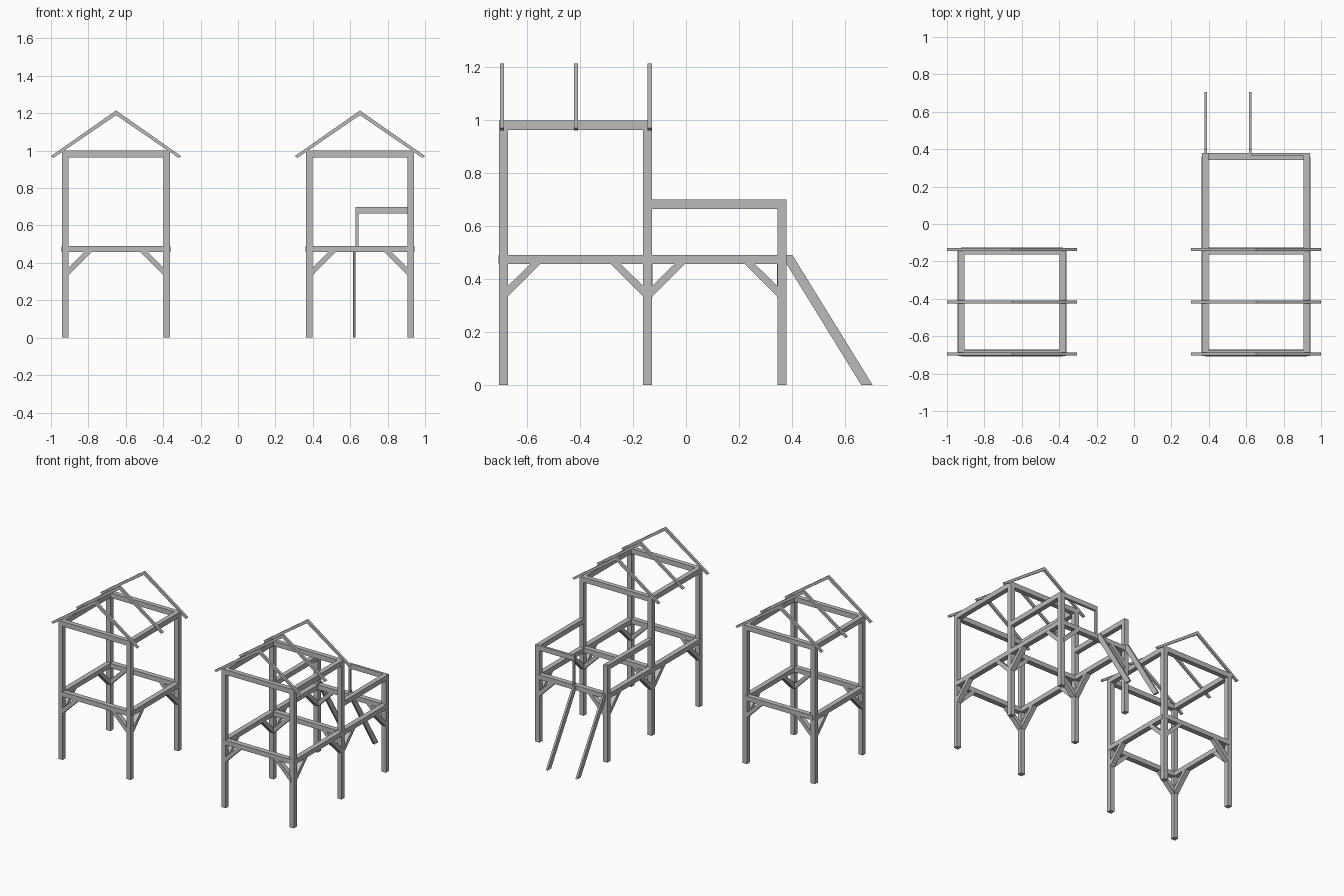
import bpy
import bmesh

cube = bpy.data.objects.get("Cube")
if cube:
    bpy.data.objects.remove(cube, do_unlink=True)

grey = bpy.data.materials.new("timber_grey")
grey.use_nodes = True
grey.diffuse_color = (0.5, 0.5, 0.5, 1)
grey.node_tree.nodes["Principled BSDF"].inputs["Base Color"].default_value = (0.5, 0.5, 0.5, 1)

POST = 0.034                       # post thickness
HALF = 0.272                       # tower centre to post centre
FRONT, MID, BACK = -0.69, -0.145, 0.362
FLOOR = (0.457, 0.491)
TOP = (0.964, 1.0)
RAIL = (0.665, 0.70)


def plank(name, outline, axis, centre, width):
    """Extrude a 2D outline (horizontal, z) along the x or y axis."""
    bm = bmesh.new()
    rings = []
    for d in (centre - width / 2, centre + width / 2):
        rings.append([bm.verts.new((d, h, z) if axis == "x" else (h, d, z))
                      for h, z in outline])
    bm.faces.new(rings[0])
    bm.faces.new(rings[1])
    n = len(outline)
    for i in range(n):
        j = (i + 1) % n
        bm.faces.new((rings[0][i], rings[0][j], rings[1][j], rings[1][i]))
    bmesh.ops.recalc_face_normals(bm, faces=bm.faces)
    mesh = bpy.data.meshes.new(name)
    bm.to_mesh(mesh)
    bm.free()
    mesh.materials.append(grey)
    obj = bpy.data.objects.new(name, mesh)
    bpy.context.collection.objects.link(obj)
    return obj


def bar(name, start, end, zs, axis, centre, width=POST):
    """Straight timber with a rectangular side outline."""
    lo, hi = zs
    return plank(name, [(start, lo), (end, lo), (end, hi), (start, hi)], axis, centre, width)


def post(name, x, y, top):
    bar(name, x - POST / 2, x + POST / 2, (0, top), "y", y)


def brace_pair(name, start, end, axis, centre):
    """Diagonal braces at both ends of a floor beam."""
    shape = [(0.007, 0.33), (0.013, 0.33), (0.148, 0.465), (0.11, 0.465), (0.007, 0.364)]
    for origin, way in ((start, 1), (end, -1)):
        plank(name, [(origin + way * h, z) for h, z in shape], axis, centre, 0.0355)


def tower(name, cx):
    left, right = cx - HALF, cx + HALF
    edge = POST / 2
    for y in (FRONT, MID):
        for x in (left, right):
            post(name + "_post", x, y, 0.99)
        bar(name + "_floor_cross_beam", left, right, FLOOR, "y", y, 0.037)
        bar(name + "_top_cross_beam", left - edge, right + edge, TOP, "y", y)
        brace_pair(name + "_cross_brace", left, right, "y", y)
    for x in (left, right):
        bar(name + "_floor_side_beam", FRONT, MID, FLOOR, "x", x, 0.037)
        bar(name + "_top_side_beam", FRONT - edge, MID + edge, TOP, "x", x)
        brace_pair(name + "_side_brace", FRONT, MID, "x", x)
    # Rafter pairs
    for y in (-0.696, -0.416, -0.137):
        for way in (-1, 1):
            outline = [(0, 1.215), (0.348, 0.971), (0.335, 0.961), (0, 1.19)]
            plank(name + "_rafter", [(cx + way * h, z) for h, z in outline], "y", y, 0.016)


tower("right_tower", -0.652)
tower("left_tower", 0.652)

# Raised porch behind the left tower
px0, px1 = 0.652 - HALF, 0.652 + HALF
for x in (px0, px1):
    post("porch_post", x, BACK, RAIL[1] - 0.001)
    bar("porch_side_beam", MID, BACK, FLOOR, "x", x, 0.037)
    bar("porch_side_rail", MID, BACK, RAIL, "x", x)
    brace_pair("porch_side_brace", MID, BACK, "x", x)
bar("porch_back_beam", px0, px1, FLOOR, "y", BACK, 0.037)
brace_pair("porch_back_brace", px0, px1, "y", BACK)
bar("porch_back_rail", 0.629, px1 + POST / 2, RAIL, "y", 0.371, 0.017)
bar("porch_rail_post", 0.629, 0.643, (0.49, 0.666), "y", 0.371, 0.017)

# Sloping ladder rails
for x in (0.384, 0.621):
    plank("ladder_rail", [(0.379, 0.491), (0.402, 0.491), (0.705, 0), (0.662, 0),
                          (0.379, 0.459)], "x", x, 0.014)
